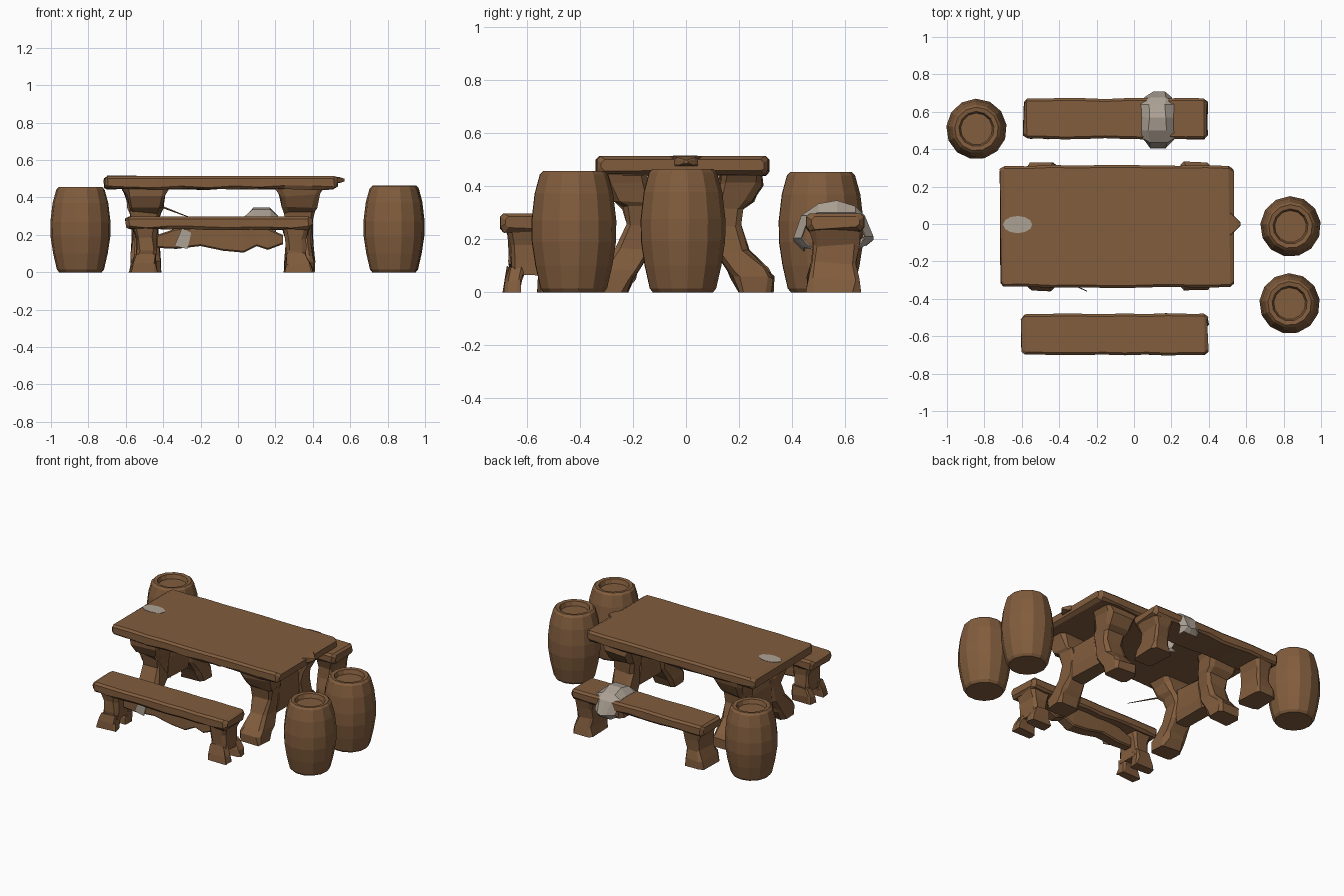
import bpy, bmesh, math, random

if "Cube" in bpy.data.objects:
    bpy.data.objects.remove(bpy.data.objects["Cube"])

random.seed(4)


def material(name, rgb):
    m = bpy.data.materials.new(name)
    m.diffuse_color = (*rgb, 1)
    m.use_nodes = True
    m.node_tree.nodes["Principled BSDF"].inputs["Base Color"].default_value = m.diffuse_color
    return m


WOOD = material("brown wood", (0.222, 0.109, 0.047))
CLOTH = material("pale grey cloth", (0.42, 0.36, 0.30))


def make(name, bm, mat):
    bmesh.ops.recalc_face_normals(bm, faces=bm.faces)
    me = bpy.data.meshes.new(name)
    bm.to_mesh(me)
    bm.free()
    me.materials.append(mat)
    ob = bpy.data.objects.new(name, me)
    bpy.context.collection.objects.link(ob)
    return ob


def skin(name, rings, mat=WOOD):
    """Join rings of points into a closed solid."""
    bm = bmesh.new()
    vr = [[bm.verts.new(p) for p in r] for r in rings]
    n = len(vr[0])
    for a, b in zip(vr, vr[1:]):
        for i in range(n):
            j = (i + 1) % n
            bm.faces.new((a[i], a[j], b[j], b[i]))
    bm.faces.new(vr[0])
    bm.faces.new(vr[-1])
    return make(name, bm, mat)


def octagon(hu, hv, c):
    return [(hu - c, -hv), (hu, -hv + c), (hu, hv - c), (hu - c, hv),
            (-hu + c, hv), (-hu, hv - c), (-hu, -hv + c), (-hu + c, -hv)]


def jit(a):
    return random.uniform(-a, a)


def post(name, sections, chamfer=0.3, rough=0.008):
    """Carved upright: sections are (z, x0, x1, y0, y1)."""
    rings = []
    for z, x0, x1, y0, y1 in sections:
        hu, hv = (x1 - x0) / 2, abs(y1 - y0) / 2
        c = chamfer * min(hu, hv)
        rings.append([((x0 + x1) / 2 + u + jit(rough), (y0 + y1) / 2 + v + jit(rough),
                       max(0, z + (jit(rough) if z > 0 else 0)))
                      for u, v in octagon(hu, hv, c)])
    return skin(name, rings)


def plank(name, x0, x1, y0, y1, z0, z1, n=9):
    """Rough plank along x with worn edges and bevelled ends."""
    rings = []
    yc, zc, hy, hz = (y0 + y1) / 2, (z0 + z1) / 2, (y1 - y0) / 2, (z1 - z0) / 2
    xs = [x0, x0 + 0.02] + [x0 + (x1 - x0) * i / n for i in range(1, n)] + [x1 - 0.02, x1]
    for k, x in enumerate(xs):
        end = k in (0, len(xs) - 1)
        w, h = (hy - 0.018, hz - 0.012) if end else (hy + jit(0.004), hz)
        rings.append([(x + jit(0.006), yc + u, zc + v + (jit(0.006) if v < 0 else 0))
                      for u, v in octagon(w, h, 0.013)])
    return skin(name, rings)


def barrel(name, cx, cy, h, sides=13):
    prof = [(0.115, 0), (0.127, 0.015), (0.147, 0.10), (0.161, 0.19), (0.162, 0.27),
            (0.150, 0.37), (0.130, 0.442), (0.117, 0.455), (0.094, 0.452), (0.085, 0.425)]
    rings = []
    for r, z in prof:
        rings.append([(cx + r * math.cos(math.tau * (i + .3) / sides),
                       cy + r * math.sin(math.tau * (i + .3) / sides), z * h / 0.455)
                      for i in range(sides)])
    return skin(name, rings)


# Table top with a splintered knot at one end
plank("table_top", -0.715, 0.53, -0.338, 0.312, 0.445, 0.514)
skin("table_knot", [[(x, u, 0.493 + v) for u, v in octagon(w, h, 0.004)]
                    for x, w, h in ((0.51, 0.065, 0.02), (0.545, 0.035, 0.015), (0.57, 0.008, 0.007))])

# Table legs: wide cap, slim waist, foot flaring outward, joined by a crosspiece
MID = -0.01
for lx, side in ((-0.495, "left"), (0.328, "right")):
    for s, end in ((-1, "front"), (1, "back")):
        prof = [(0, 0.08, 0.215, 0.335), (0.055, 0.08, 0.185, 0.345), (0.085, 0.076, 0.165, 0.32),
                (0.16, 0.068, 0.115, 0.25), (0.25, 0.068, 0.10, 0.215), (0.32, 0.078, 0.105, 0.225),
                (0.345, 0.09, 0.12, 0.26), (0.41, 0.105, 0.135, 0.295), (0.45, 0.122, 0.14, 0.30)]
        post(f"{side}_{end}_table_leg",
             [(z, lx - w, lx + w, *sorted((MID + s * a, MID + s * b))) for z, w, a, b in prof])
    post(f"{side}_crosspiece", [(0.13, lx - .05, lx + .05, MID - .14, MID + .14),
                                (0.20, lx - .06, lx + .06, MID - .13, MID + .13),
                                (0.28, lx - .06, lx + .06, MID - .12, MID + .12),
                                (0.34, lx - .05, lx + .05, MID - .13, MID + .13)])

# Benches
plank("front_bench_seat", -0.6, 0.395, -0.70, -0.48, 0.23, 0.298)
plank("back_bench_seat", -0.59, 0.39, 0.455, 0.672, 0.23, 0.298)
for lx, s, side in ((-0.495, 1, "left"), (0.31, -1, "right")):
    def span(w_in, w_out):
        return tuple(sorted((lx + s * w_in, lx - s * w_out)))
    foot, ankle, waist, top = span(.06, .085), span(.055, .075), span(.055, .05), span(.07, .07)
    post(f"{side}_back_bench_leg", [(0, *foot, 0.455, 0.655), (0.05, *ankle, 0.458, 0.655),
                                    (0.11, *waist, 0.472, 0.642), (0.18, *waist, 0.475, 0.65),
                                    (0.235, *top, 0.47, 0.66)])
    post(f"{side}_front_bench_leg", [(0.07, *waist, -0.665, -0.51), (0.12, *waist, -0.665, -0.51),
                                     (0.18, *waist, -0.665, -0.51), (0.235, *top, -0.675, -0.50)])
    for a, b, end in ((-0.685, -0.625, "outer"), (-0.555, -0.49, "inner")):
        post(f"{side}_front_bench_{end}_foot", [(0, *foot, a, b), (0.045, *ankle, a, b),
                                                (0.10, *waist, a + .015, b + (.02 if end == "outer" else 0))])

# Ragged brace hanging under the front bench
skin("front_bench_brace", [[(x, -0.57 + u, (z0 + z1) / 2 + v) for u, v in octagon(w, (z1 - z0) / 2, 0.008)]
                           for x, w, z0, z1 in ((-0.43, 0.03, 0.13, 0.20), (-0.33, 0.035, 0.125, 0.235),
                                                (-0.2, 0.04, 0.14, 0.24), (-0.08, 0.04, 0.115, 0.24),
                                                (0.03, 0.04, 0.105, 0.24), (0.1, 0.035, 0.14, 0.24),
                                                (0.16, 0.035, 0.12, 0.235), (0.24, 0.03, 0.15, 0.20))])

# Thin splinter under the table's front edge
skin("splinter", [[(-0.42, -0.28 + u, 0.355 + v) for u, v in ((-.006, 0), (0, .006), (.006, 0), (0, -.006))],
                  [(-0.25, -0.36 + u, 0.29 + v) for u, v in ((-.002, 0), (0, .002), (.002, 0), (0, -.002))]])

# Barrels with sunken lids
barrel("left_barrel", -0.842, 0.508, 0.455)
barrel("right_middle_barrel", 0.837, -0.013, 0.465)
barrel("right_front_barrel", 0.832, -0.425, 0.458)

# Cloth draped over the back bench, its side edges curling in against the wood
path = [(0.445, 0.165), (0.405, 0.205), (0.435, 0.29), (0.50, 0.335), (0.57, 0.347),
        (0.64, 0.325), (0.675, 0.29), (0.708, 0.21), (0.68, 0.175)]
bm = bmesh.new()
rows = []
for k, (y, z) in enumerate(path):
    row = []
    for i in range(5):
        edge = i in (0, 4)
        drop = (z - 0.302) if edge and z > 0.302 else 0
        curl = 0.03 * (1 if y < 0.56 else -1) if edge and k not in (3, 4, 5) else 0
        spread = 0.09 if 1 < k < 7 else 0.07
        peak = 0.012 if i == 2 and k in (1, 7) else 0
        row.append(bm.verts.new((0.13 + spread * (i / 2 - 1) + jit(0.012), y + curl,
                                 z - drop - peak + (jit(0.015) if k in (0, 8) else 0))))
    rows.append(row)
for a, b in zip(rows, rows[1:]):
    for i in range(4):
        bm.faces.new((a[i], a[i + 1], b[i + 1], b[i]))
ob = make("draped_cloth", bm, CLOTH)
ob.modifiers.new("thickness", "SOLIDIFY").thickness = 0.006

# Pale patch on the table top and scrap on the brace
skin("table_patch", [[(-0.622 + 0.078 * math.cos(a), -0.003 + 0.046 * math.sin(a), z)
                      for a in (math.tau * i / 12 for i in range(12))] for z in (0.511, 0.516)], CLOTH)
skin("brace_scrap", [[(x, y, z) for x, z in ((-0.34, 0.14), (-0.27, 0.125), (-0.25, 0.21), (-0.3, 0.235))]
                     for y in (-0.614, -0.607)], CLOTH)
